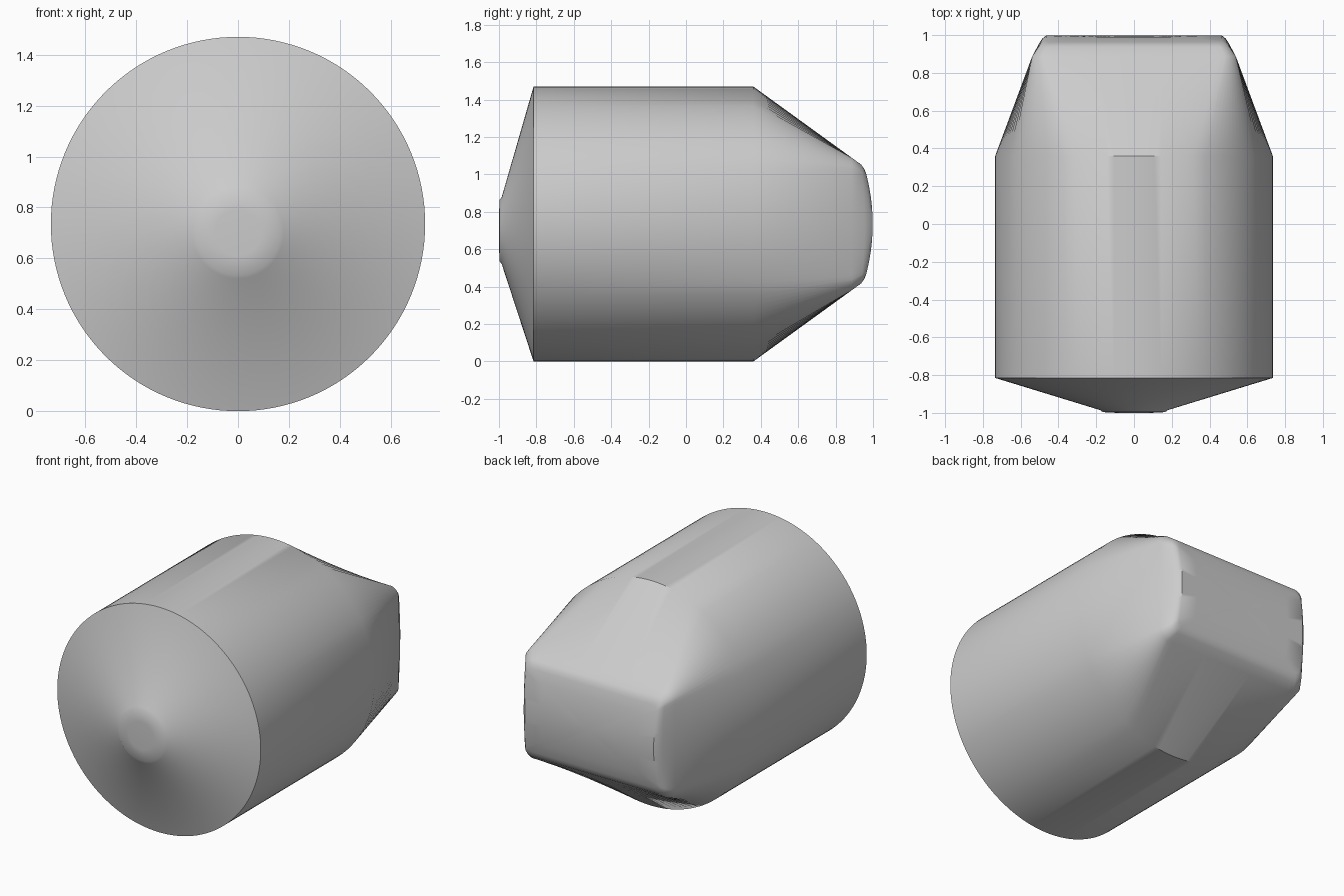
import bpy, bmesh
from math import sin, cos, radians, pi

cube = bpy.data.objects.get("Cube")
if cube:
    bpy.data.objects.remove(cube, do_unlink=True)

R = 0.735          # body radius, also the height of its axis
N = 128            # sides around the body
DOME = 0.998       # rear end crown


def circle(r, y, z=R):
    return [(r * cos(2 * pi * i / N), y, z + r * sin(2 * pi * i / N)) for i in range(N)]


def rect_point(t, a, b, c):
    """Angle to rounded rectangle: flats take the wide arcs, corners the rest."""
    sx = 1 if cos(t) >= 0 else -1
    sz = 1 if sin(t) >= 0 else -1
    q = abs((t + pi / 2) % pi - pi / 2)
    lo, hi = radians(27), radians(63)
    if q < lo:
        x, z = a, (b - c) * q / lo
    elif q > hi:
        x, z = (a - c) * (pi / 2 - q) / (pi / 2 - hi), b
    else:
        u = (q - lo) / (hi - lo) * pi / 2
        x, z = a - c + c * cos(u), b - c + c * sin(u)
    return sx * x, sz * z


def rect(a, b, c, y_edge, y_mid, k=1.0):
    """Rounded rectangle section, bowed backwards at mid height."""
    ring = []
    for i in range(N):
        x, z = rect_point(2 * pi * i / N, a, b, c)
        y = y_mid - (y_mid - y_edge) * (k * z / b) ** 2
        ring.append((x * k, y, R + z * k))
    return ring


# Sections from the front tip to the rear crown
rings = [circle(0.09, -1.0, 0.70), circle(0.165, -0.996, 0.70), circle(0.18, -0.985, 0.70),
         circle(R, -0.815), circle(R, 0.36),
         rect(0.54, 0.355, 0.06, 0.885, 0.885),
         rect(0.503, 0.317, 0.05, 0.937, 0.955),
         rect(0.485, 0.295, 0.04, 0.953, 0.982)]
rings += [rect(0.465, 0.27, 0.03, 0.963, DOME, k) for k in (1, 0.75, 0.5, 0.25)]

bm = bmesh.new()
loops = [[bm.verts.new(p) for p in ring] for ring in rings]
for a, b in zip(loops, loops[1:]):
    for i in range(N):
        j = (i + 1) % N
        bm.faces.new((a[i], a[j], b[j], b[i]))

# Close both ends with fans
for loop, tip in ((loops[0], (0, -1.0, 0.70)), (loops[-1], (0, DOME, R))):
    v = bm.verts.new(tip)
    for i in range(N):
        bm.faces.new((loop[i], loop[(i + 1) % N], v))
bmesh.ops.recalc_face_normals(bm, faces=bm.faces)

mesh = bpy.data.meshes.new("tapered_body")
bm.to_mesh(mesh)
bm.free()
body = bpy.data.objects.new("tapered_body", mesh)
bpy.context.collection.objects.link(body)

# Plain grey finish
grey = bpy.data.materials.new("plain_grey")
grey.use_nodes = True
colour = (0.6, 0.6, 0.6, 1)
grey.diffuse_color = colour
grey.node_tree.nodes["Principled BSDF"].inputs["Base Color"].default_value = colour
mesh.materials.append(grey)

# Smooth shading with crisp front rim
bpy.ops.object.select_all(action='DESELECT')
body.select_set(True)
bpy.context.view_layer.objects.active = body
bpy.ops.object.shade_smooth_by_angle(angle=radians(35))
